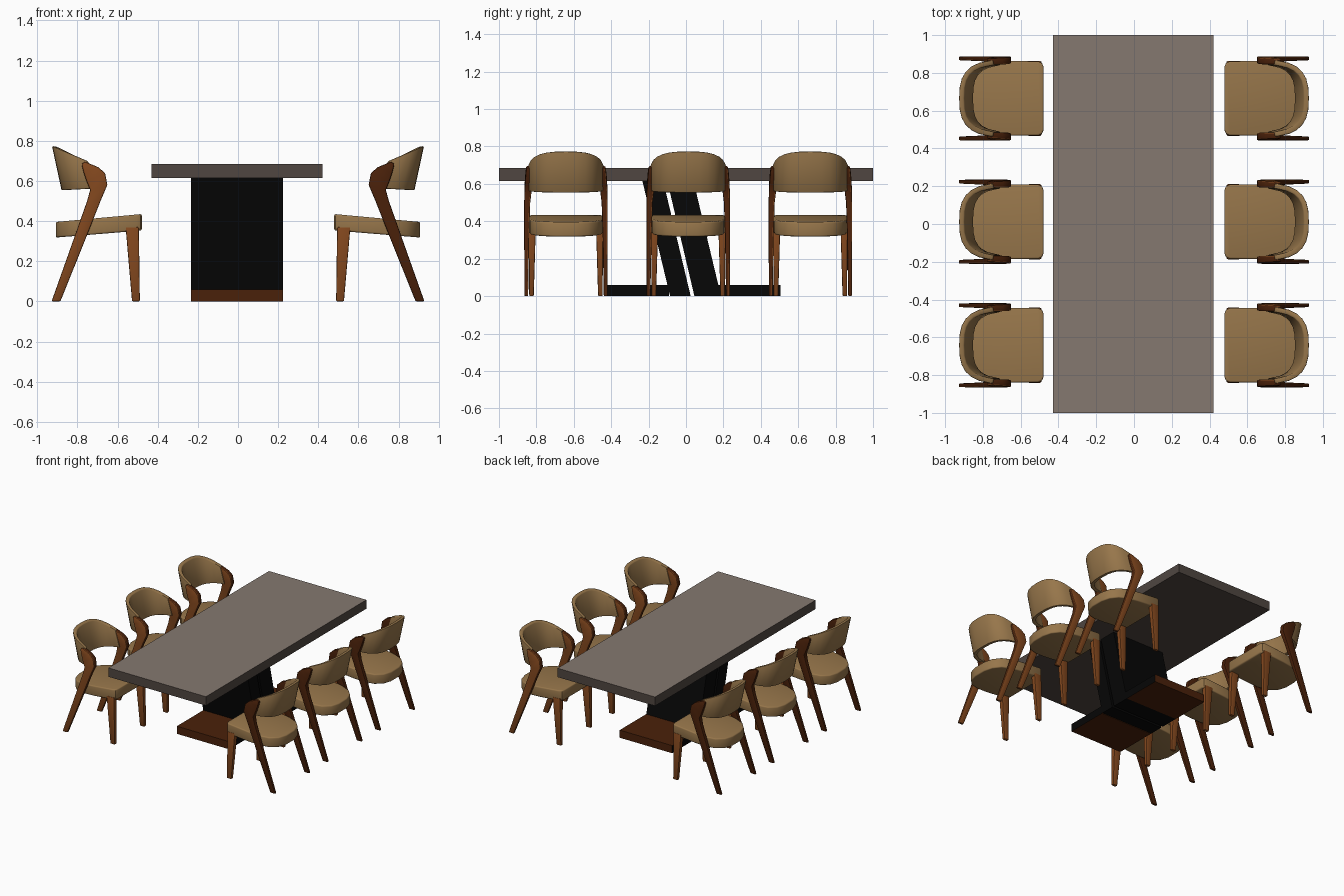
import bpy, bmesh, math
from mathutils import Vector

if "Cube" in bpy.data.objects:
    bpy.data.objects.remove(bpy.data.objects["Cube"])


def material(name, rgb):
    m = bpy.data.materials.new(name)
    m.diffuse_color = (*rgb, 1)
    m.use_nodes = True
    m.node_tree.nodes["Principled BSDF"].inputs["Base Color"].default_value = m.diffuse_color
    return m


TAN = material("tan upholstery", (0.31, 0.182, 0.07))
WOOD = material("light walnut", (0.225, 0.064, 0.013))
DARK_WOOD = material("dark walnut", (0.068, 0.015, 0.003))
BLACK = material("black lacquer", (0.002, 0.002, 0.002))
TAUPE = material("taupe stone", (0.235, 0.19, 0.16))
DARK_TAUPE = material("dark taupe edge", (0.08, 0.062, 0.053))


def finish(name, bm, mats, bevel=0.0, segs=2, min_angle=40):
    """Round the sharp edges and turn the bmesh into an object."""
    bmesh.ops.recalc_face_normals(bm, faces=bm.faces)
    if bevel:
        edges = [e for e in bm.edges if e.is_manifold
                 and e.calc_face_angle() > math.radians(min_angle)]
        bmesh.ops.bevel(bm, geom=edges, offset=bevel, segments=segs,
                        profile=0.5, affect='EDGES', clamp_overlap=True)
    me = bpy.data.meshes.new(name)
    bm.to_mesh(me)
    bm.free()
    for m in mats:
        me.materials.append(m)
    ob = bpy.data.objects.new(name, me)
    bpy.context.collection.objects.link(ob)
    bpy.ops.object.select_all(action='DESELECT')
    ob.select_set(True)
    bpy.context.view_layer.objects.active = ob
    bpy.ops.object.shade_smooth_by_angle(angle=math.radians(35))
    return ob


def paint(ob, rule):
    """Give the second material to faces whose normal meets the rule."""
    for f in ob.data.polygons:
        f.material_index = 1 if rule(f.normal) else 0


def skin(bm, sections):
    """Join equal closed sections into a capped solid."""
    rings = [[bm.verts.new(p) for p in s] for s in sections]
    n = len(rings[0])
    for a, b in zip(rings, rings[1:]):
        for i in range(n):
            j = (i + 1) % n
            bm.faces.new((a[i], a[j], b[j], b[i]))
    bm.faces.new(rings[0][::-1])
    bm.faces.new(rings[-1])


def side_prism(name, profile, x0, x1, mats, bevel=0.0):
    """Extrude a (y, z) profile along x."""
    bm = bmesh.new()
    skin(bm, [[(x, y, z) for y, z in profile] for x in (x0, x1)])
    return finish(name, bm, mats, bevel)


def rect(y0, y1, z0, z1):
    return [(y0, z0), (y1, z0), (y1, z1), (y0, z1)]


# ---- table: light top face, darker edges and underside ----
top = side_prism("table_top", rect(-1, 1, 0.615, 0.685), -0.43, 0.42,
                 [TAUPE, DARK_TAUPE])
paint(top, lambda n: n.z < 0.9)
side_prism("pedestal_slab_front",
           [(-0.085, 0), (0.025, 0), (-0.122, 0.615), (-0.233, 0.615)],
           -0.233, 0.225, [BLACK])
side_prism("pedestal_slab_back",
           [(0.045, 0), (0.187, 0), (0.04, 0.615), (-0.10, 0.615)],
           -0.233, 0.225, [BLACK])
# wooden feet with black long sides
for name, y0, y1 in (("foot_front", -0.43, -0.09), ("foot_back", 0.175, 0.505)):
    foot = side_prism(name, rect(y0, y1, 0, 0.06), -0.233, 0.225,
                      [DARK_WOOD, BLACK])
    paint(foot, lambda n: abs(n.x) > 0.9)


# ---- chair parts, modelled on the +x side facing -x ----
def leg(name, rows, side, bevel):
    """Rows are front (x, z), back (x, z), mid y, half thickness."""
    bm = bmesh.new()
    skin(bm, [[(fx, side * (y - h), fz), (bx, side * (y - h), bz),
               (bx, side * (y + h), bz), (fx, side * (y + h), fz)]
              for fx, fz, bx, bz, y, h in rows])
    return finish(name, bm, [WOOD, DARK_WOOD], bevel, 2, 50)


rear_rows = [(0.885, 0, 0.929, 0, 0.212, 0.010),
             (0.76, 0.31, 0.819, 0.31, 0.210, 0.013),
             (0.685, 0.50, 0.752, 0.50, 0.207, 0.016),
             (0.651, 0.58, 0.737, 0.555, 0.203, 0.019),
             (0.662, 0.638, 0.755, 0.60, 0.200, 0.019),
             (0.695, 0.668, 0.770, 0.645, 0.198, 0.018),
             (0.762, 0.696, 0.780, 0.685, 0.196, 0.016)]
front_rows = [(0.489, 0, 0.528, 0, 0.184, 0.012),
              (0.494, 0.37, 0.560, 0.37, 0.180, 0.019)]
parts = []
for side, label in ((1, "left"), (-1, "right")):
    rear = leg("rear_leg_" + label, rear_rows, side, 0.006)
    paint(rear, lambda n: n.y < 0.35)
    parts.append(rear)
    parts.append(leg("front_leg_" + label, front_rows, side, 0.005))

# seat: rounded at the rear, rising to the front
half = [(0.479, 0.168), (0.487, 0.187), (0.506, 0.196), (0.68, 0.198),
        (0.77, 0.191), (0.84, 0.168), (0.888, 0.118), (0.908, 0.05)]
outline = half + [(x, -y) for x, y in reversed(half)]
bm = bmesh.new()
skin(bm, [[(x, y, 0.353 - 0.082 * (x - 0.48)) for x, y in outline],
          [(x, y, 0.435 - 0.092 * (x - 0.48)) for x, y in outline]])
parts.append(finish("seat", bm, [TAN], 0.009, 3, 60))

# backrest: curved band, taller at the rear and leaning back
plan = [(0, 0), (0.06, -0.003), (0.105, -0.014), (0.14, -0.034),
        (0.168, -0.064), (0.188, -0.105), (0.199, -0.155), (0.203, -0.178)]
curve = [(-y, d) for y, d in reversed(plan[1:])] + plan
sections = []
for i, (y, d) in enumerate(curve):
    a, b = curve[max(i - 1, 0)], curve[min(i + 1, len(curve) - 1)]
    along = Vector((b[1] - a[1], b[0] - a[0])).normalized()
    inward = Vector((-along.y, along.x)) * 0.028
    high = 0.774 + 0.42 * d
    low = 0.553 - 0.05 * d
    lean = 0.048 + 0.06 * d
    xt, xb = 0.927 + d, 0.927 + d - lean
    sections.append([(xb, y, low), (xt, y, high),
                     (xt + inward.x, y + inward.y, high - 0.004),
                     (xb + inward.x, y + inward.y, low + 0.004)])
bm = bmesh.new()
skin(bm, sections)
parts.append(finish("backrest", bm, [TAN], 0.006, 2, 50))

# ---- six chairs: three on each side, the far row turned round ----
first = True
for y in (-0.642, 0.012, 0.665):
    for turn in (0, math.pi):
        for p in parts:
            ob = p
            if not first:
                ob = p.copy()
                bpy.context.collection.objects.link(ob)
            ob.location = (0, y, 0)
            ob.rotation_euler = (0, 0, turn)
        first = False
